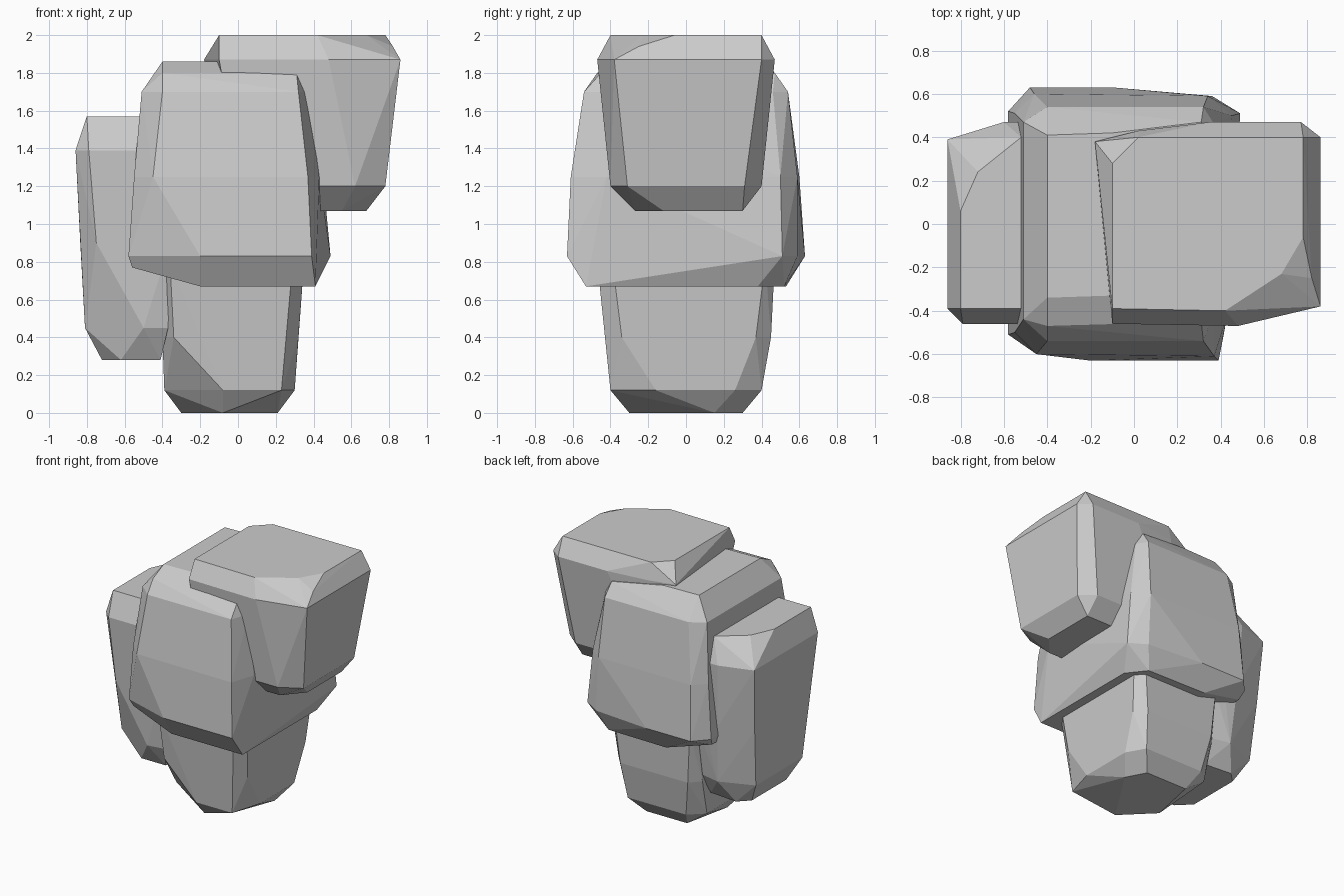
import bpy, bmesh, math


def rock(name, levels):
    """Faceted boulder: convex skin around outline corners at several heights."""
    bm = bmesh.new()
    for z, outline in levels:
        for x, y in outline:
            bm.verts.new((x, y, z))
    res = bmesh.ops.convex_hull(bm, input=bm.verts[:])
    junk = {g for g in res["geom_interior"] + res["geom_unused"] if isinstance(g, bmesh.types.BMVert)}
    bmesh.ops.delete(bm, geom=list(junk), context='VERTS')
    bmesh.ops.dissolve_limit(bm, angle_limit=math.radians(2), verts=bm.verts[:], edges=bm.edges[:])
    bmesh.ops.recalc_face_normals(bm, faces=bm.faces[:])
    me = bpy.data.meshes.new(name)
    bm.to_mesh(me)
    bm.free()
    ob = bpy.data.objects.new(name, me)
    bpy.context.collection.objects.link(ob)
    return ob


# foot boulder
rock("base_rock", [
    (0.00, [(-0.30, -0.08), (-0.08, -0.30), (0.21, 0.15), (0.13, 0.30), (-0.22, 0.30)]),
    (0.12, [(-0.39, -0.20), (-0.08, -0.40), (0.23, -0.40), (0.30, -0.16),
            (0.30, 0.26), (0.22, 0.40), (-0.28, 0.40), (-0.39, 0.30)]),
    (0.40, [(-0.40, -0.30), (-0.34, -0.42), (0.25, -0.43), (0.32, -0.34),
            (0.32, 0.37), (0.25, 0.45), (-0.33, 0.45), (-0.40, 0.37)]),
    (0.80, [(-0.39, -0.40), (-0.36, -0.47), (0.29, -0.47), (0.35, -0.39),
            (0.35, 0.42), (0.29, 0.47), (-0.36, 0.47), (-0.39, 0.42)]),
])

# large middle boulder
rock("middle_rock", [
    (0.67, [(-0.20, -0.53), (0.41, -0.53), (0.41, 0.38), (0.30, 0.52), (-0.20, 0.53)]),
    (0.77, [(-0.56, -0.48), (-0.56, 0.48), (-0.40, 0.57)]),
    (0.83, [(-0.58, -0.51), (-0.20, -0.63), (0.39, -0.63), (0.49, 0.51),
            (0.36, 0.59), (-0.10, 0.63), (-0.48, 0.63), (-0.58, 0.52)]),
    (1.25, [(-0.55, -0.50), (-0.45, -0.60), (0.37, -0.61), (0.43, -0.42),
            (0.45, 0.50), (0.34, 0.59), (-0.46, 0.60), (-0.55, 0.51)]),
    (1.70, [(-0.51, -0.44), (-0.40, -0.54), (0.32, -0.54), (0.37, -0.40),
            (0.37, 0.46), (0.32, 0.54), (-0.40, 0.54), (-0.51, 0.47)]),
    (1.80, [(-0.40, -0.47), (0.31, -0.45), (0.31, 0.47)]),
    (1.86, [(-0.40, -0.34), (-0.40, 0.41), (-0.10, -0.33), (-0.10, 0.42)]),
])

# overhanging top right boulder
rock("top_rock", [
    (1.07, [(0.15, -0.27), (0.55, -0.27), (0.68, -0.12), (0.68, 0.30), (0.15, 0.30)]),
    (1.20, [(0.02, -0.40), (0.62, -0.40), (0.78, -0.31), (0.78, 0.31), (0.67, 0.40), (0.02, 0.40)]),
    (1.87, [(-0.18, 0.38), (-0.10, -0.46), (0.48, -0.47), (0.86, -0.38),
            (0.86, 0.40), (0.77, 0.47), (0.35, 0.47), (0.02, 0.43)]),
    (1.94, [(0.82, -0.07), (0.82, -0.25)]),
    (2.00, [(-0.10, -0.39), (0.42, -0.40), (0.68, -0.23), (0.78, -0.06),
            (0.78, 0.40), (0.02, 0.40), (-0.10, 0.28)]),
])

# tall slab on the left
rock("left_rock", [
    (0.28, [(-0.72, -0.20), (-0.62, -0.30), (-0.41, -0.30), (-0.41, 0.28), (-0.64, 0.30), (-0.72, 0.22)]),
    (0.45, [(-0.81, -0.27), (-0.50, -0.40), (-0.37, -0.38), (-0.37, 0.36), (-0.55, 0.40), (-0.81, 0.30)]),
    (0.90, [(-0.835, -0.33), (-0.75, -0.43), (-0.36, -0.43), (-0.36, 0.42), (-0.58, 0.44), (-0.835, 0.35)]),
    (1.39, [(-0.86, -0.39), (-0.79, -0.46), (-0.36, -0.46), (-0.36, 0.47), (-0.60, 0.47), (-0.86, 0.39)]),
    (1.57, [(-0.80, -0.39), (-0.40, -0.39), (-0.40, 0.40), (-0.52, 0.40), (-0.72, 0.24), (-0.80, 0.06)]),
])
